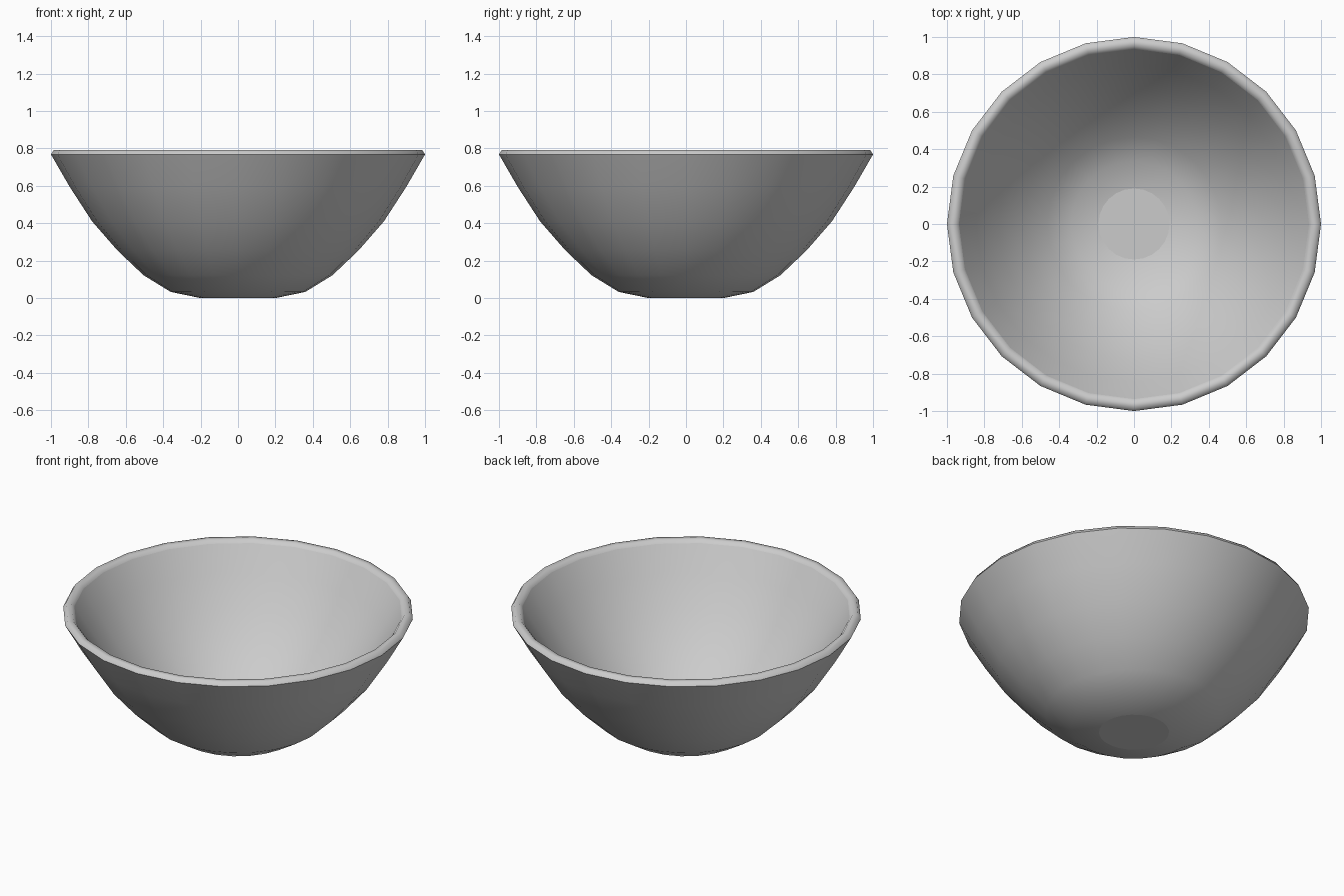
import bpy, bmesh, math

if "Cube" in bpy.data.objects:
    bpy.data.objects.remove(bpy.data.objects["Cube"])

SIDES = 24
# (radius, height) profiles: outside upward, over the lip, inside downward
outer = [(0.20, 0.0), (0.36, 0.033), (0.505, 0.122), (0.645, 0.255),
         (0.78, 0.41), (0.90, 0.595), (1.0, 0.768)]
lip = [(1.0, 0.768), (0.985, 0.791), (0.952, 0.791), (0.936, 0.772)]
inner = [(0.936, 0.772), (0.845, 0.625), (0.725, 0.445), (0.595, 0.30),
         (0.465, 0.178), (0.337, 0.097), (0.19, 0.066)]

bm = bmesh.new()


def ring(r, z):
    return [bm.verts.new((r * math.cos(2 * math.pi * i / SIDES),
                          r * math.sin(2 * math.pi * i / SIDES), z))
            for i in range(SIDES)]


def revolve(profile):
    rings = [ring(r, z) for r, z in profile]
    for a, b in zip(rings, rings[1:]):
        for i in range(SIDES):
            j = (i + 1) % SIDES
            bm.faces.new((a[i], a[j], b[j], b[i])).smooth = True
    return rings


# Smooth outer wall, lip and inner wall, with crisp edges between them
outer_rings = revolve(outer)
revolve(lip)
inner_rings = revolve(inner)

# Flat base and floor discs
bm.faces.new(outer_rings[0][::-1])
bm.faces.new(inner_rings[-1])

mesh = bpy.data.meshes.new("bowl")
bm.to_mesh(mesh)
bm.free()
bowl = bpy.data.objects.new("bowl", mesh)
bpy.context.collection.objects.link(bowl)
